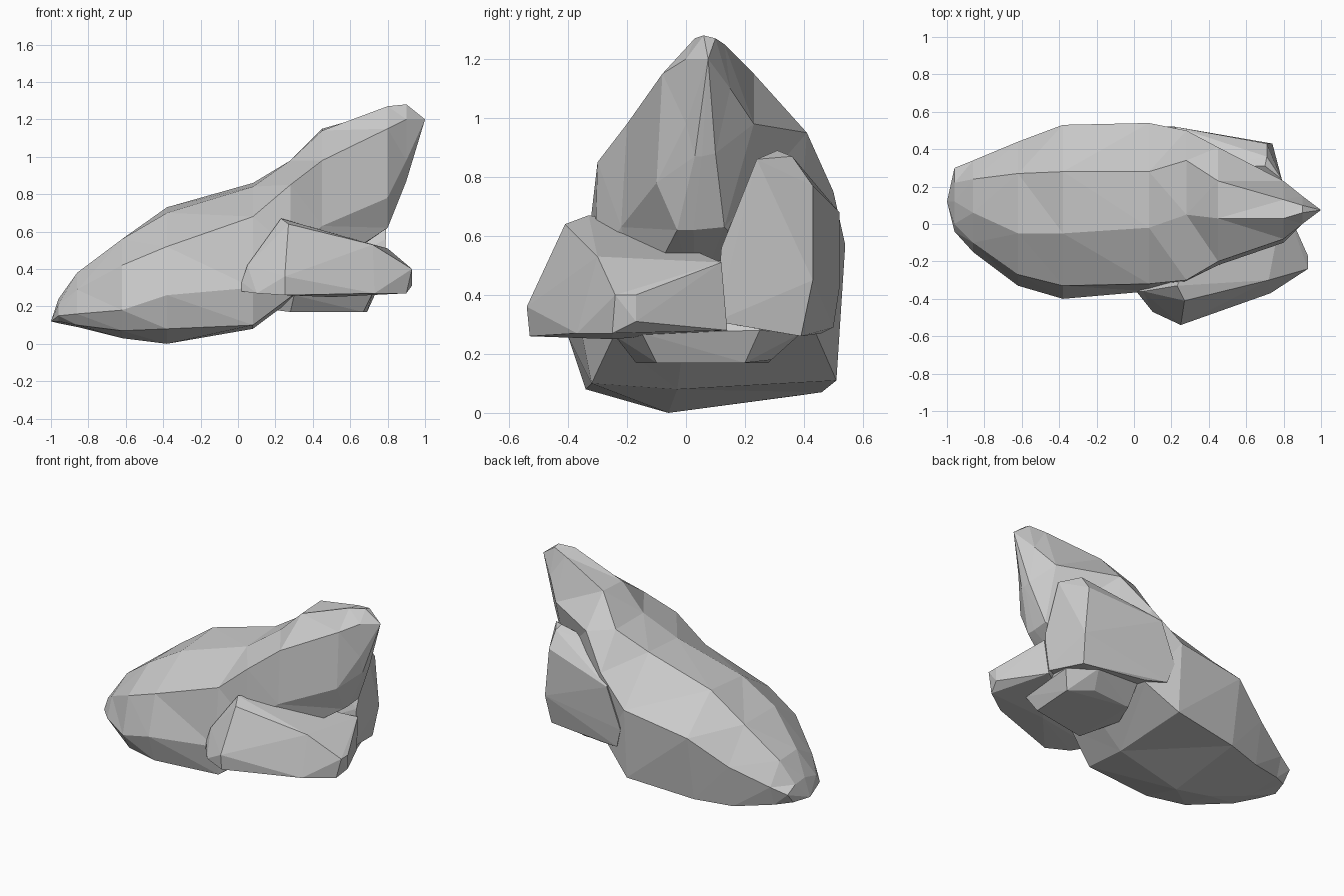
import bpy, bmesh


def finish(name, bm):
    bmesh.ops.recalc_face_normals(bm, faces=bm.faces)
    mesh = bpy.data.meshes.new(name)
    bm.to_mesh(mesh)
    bm.free()
    ob = bpy.data.objects.new(name, mesh)
    bpy.context.collection.objects.link(ob)
    return ob


def hull_rock(name, points):
    bm = bmesh.new()
    for p in points:
        bm.verts.new(p)
    res = bmesh.ops.convex_hull(bm, input=bm.verts)
    junk = [g for g in res["geom_interior"] if isinstance(g, bmesh.types.BMVert)]
    bmesh.ops.delete(bm, geom=junk, context='VERTS')
    return finish(name, bm)


def loft_rock(name, nose, sections, tip):
    bm = bmesh.new()
    rings = []
    for x, keel_z, pts in sections:
        keel_y = pts[0][0] * 0.65 + pts[-1][0] * 0.35
        rings.append([bm.verts.new((x, y, z)) for y, z in pts + [(keel_y, keel_z)]])
    n = len(rings[0])
    for a, b in zip(rings, rings[1:]):
        for i in range(n):
            j = (i + 1) % n
            bm.faces.new((a[i], a[j], b[j], b[i]))
    for ring, point in ((rings[0], nose), (rings[-1], tip)):
        end = bm.verts.new(point)
        for i in range(n):
            bm.faces.new((ring[i], ring[(i + 1) % n], end))
    bmesh.ops.recalc_face_normals(bm, faces=bm.faces)
    bmesh.ops.triangulate(bm, faces=bm.faces, quad_method='SHORT_EDGE')
    return finish(name, bm)


# Main boulder: x, keel height, then (y, z) outline running
# front-low, front, front shoulder, top, back shoulder, back, back-low
loft_rock("main_boulder", (-1.0, .12, .12), [
    (-0.96, .11, [(.02, .12), (-.04, .15), (.0, .21), (.12, .24), (.22, .23), (.30, .19), (.24, .12)]),
    (-0.86, .09, [(-.10, .10), (-.15, .16), (-.10, .29), (.06, .38), (.24, .37), (.34, .23), (.30, .10)]),
    (-0.62, .03, [(-.26, .07), (-.33, .18), (-.27, .42), (-.05, .56), (.27, .56), (.44, .34), (.39, .06)]),
    (-0.38, .00, [(-.34, .08), (-.40, .26), (-.33, .52), (-.05, .70), (.28, .73), (.53, .50), (.46, .07)]),
    (0.08, .08, [(-.32, .10), (-.36, .30), (-.32, .68), (-.02, .84), (.28, .86), (.54, .57), (.51, .11)]),
    (0.28, .23, [(-.25, .25), (-.31, .50), (-.30, .85), (.05, .98), (.34, .98), (.50, .75), (.44, .27)]),
    (0.45, .38, [(-.15, .39), (-.22, .63), (-.20, .98), (.03, 1.14), (.23, 1.15), (.41, .95), (.37, .40)]),
    (0.80, .62, [(-.03, .62), (-.10, .78), (-.08, 1.15), (.03, 1.27), (.13, 1.25), (.23, .98), (.13, .63)]),
    (0.90, .87, [(.03, .87), (0, .98), (.0, 1.20), (.06, 1.28), (.10, 1.27), (.15, 1.10), (.10, .88)]),
], (1.0, .075, 1.2))

# Wedge-shaped rock leaning on the front
hull_rock("front_rock", [
    (.25, -.54, .36), (.25, -.53, .26), (.10, -.47, .27), (.02, -.37, .28),
    (.02, -.36, .33), (.05, -.36, .42), (.27, -.41, .64), (.23, -.33, .67),
    (.30, -.20, .65), (.72, -.30, .53), (.93, -.24, .40), (.93, -.17, .40),
    (.93, -.17, .31), (.90, -.25, .27), (.73, -.37, .27), (.80, .12, .51),
    (.78, .14, .28), (.50, -.25, .25), (.40, .0, .55)])

# Tall slab at the back
hull_rock("back_rock", [
    (.70, .31, .89), (.79, .24, .86), (.71, .36, .87), (.71, .43, .77),
    (.74, .43, .45), (.72, .39, .26), (.79, .12, .56), (.78, .10, .31),
    (.22, .52, .68), (.12, .52, .42), (.16, .50, .29), (.30, .46, .27),
    (.30, .30, .80), (.30, .15, .30)])

# Low rock wedged underneath
hull_rock("under_rock", [
    (.28, -.17, .17), (.67, -.10, .17), (.69, .20, .17), (.55, .29, .18),
    (.28, .28, .17), (.20, .10, .18), (.30, -.24, .26), (.72, -.15, .27),
    (.74, .25, .28), (.60, .39, .27), (.30, .39, .28), (.60, .10, .60)])
